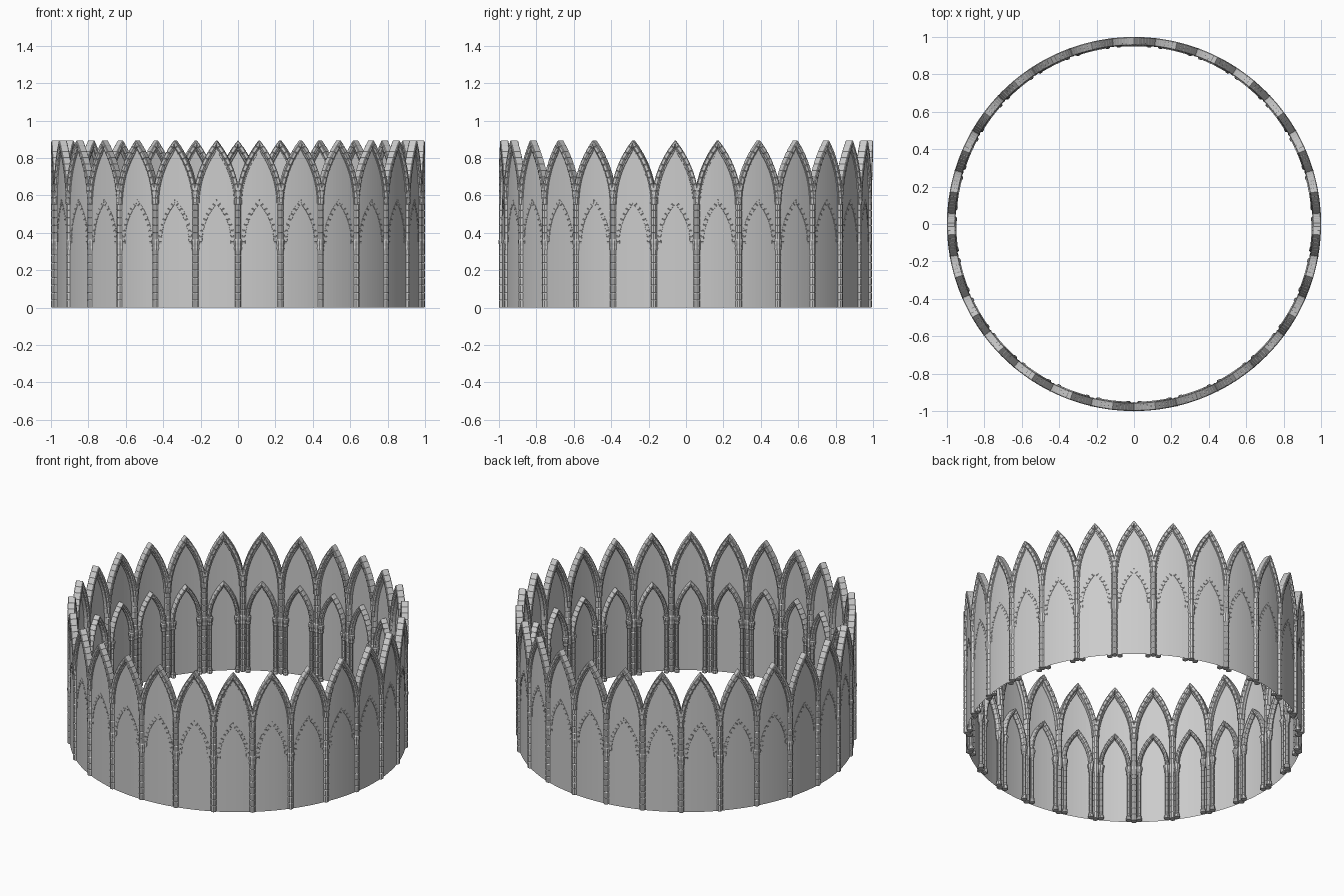
import bpy, bmesh, math

if "Cube" in bpy.data.objects:
    bpy.data.objects.remove(bpy.data.objects["Cube"])

N = 27                       # bays around the ring
RAD = 0.98
HALF = RAD * math.pi / N     # half bay width along the arc


def bend(x, r, z):
    a = x / RAD
    return (r * math.sin(a), -r * math.cos(a), z)


def ngon(rx, ry, n=10):
    return [(rx * math.cos(2 * math.pi * (i + .5) / n), ry * math.sin(2 * math.pi * (i + .5) / n))
            for i in range(n)]


def skin(bm, rings):
    vs = [[bm.verts.new(bend(*p)) for p in ring] for ring in rings]
    n = len(vs[0])
    for a, b in zip(vs, vs[1:]):
        for i in range(n):
            j = (i + 1) % n
            bm.faces.new((a[i], a[j], b[j], b[i]))
    bm.faces.new(vs[0][::-1])
    bm.faces.new(vs[-1])


def courses(n, groove=0.09, small=0.88):
    """Stations along a run of n stones: mortar groove between full-size stones."""
    out = []
    for i in range(n):
        out += [(i / n, small), ((i + groove) / n, 1), ((i + 1 - groove) / n, 1)]
    return out + [(1, small)]


def shaft(bm, x, r, rows, prof):
    skin(bm, [[(x + u * s, r + v * s, z) for u, v in prof] for z, s in rows])


def stone_shaft(bm, x, r, z0, z1, n, prof):
    shaft(bm, x, r, [(z0 + (z1 - z0) * t, s) for t, s in courses(n)], prof)


def pointed_arch(bm, a, spring, apex, r, n, prof):
    """Both halves of a pointed arch; prof u runs inward (negative) from the outer edge."""
    h = apex - spring
    c = (h * h - a * a) / (2 * a)
    R = a + c
    end = math.acos(c / R)
    um = sum(u for u, v in prof) / len(prof)
    for side in (1, -1):
        rings = []
        for t, s in courses(n):
            k = end * t
            ring = []
            for u, v in prof:
                q = R + um + (u - um) * s
                ring.append((side * max(0, q * math.cos(k) - c), r + v * s, spring + q * math.sin(k)))
            rings.append(ring)
        skin(bm, rings)


def ring_of(name, build):
    bm = bmesh.new()
    build(bm)
    bmesh.ops.recalc_face_normals(bm, faces=bm.faces)
    me = bpy.data.meshes.new(name)
    bm.to_mesh(me)
    bm.free()
    for k in range(N):
        ob = bpy.data.objects.new(name, me)
        ob.rotation_euler.z = (k + .5) * 2 * math.pi / N
        bpy.context.collection.objects.link(ob)


# thin curved infill panel with a pointed top
def panel(bm):
    m, cols = 12, []
    for i in range(m + 1):
        x = HALF * (2 * i / m - 1)
        top = .55 + math.sqrt(max(0, .51 ** 2 - (abs(x) + .4) ** 2))
        cols.append((bm.verts.new(bend(x, .985, 0)), bm.verts.new(bend(x, .985, top))))
    for a, b in zip(cols, cols[1:]):
        bm.faces.new((a[0], b[0], b[1], a[1]))


# large stone arch and its thinner inner moulding
def great_arch(bm):
    pointed_arch(bm, .125, .55, .895, .9775, 10,
                 [(0, -.019), (0, .019), (-.004, .0225), (-.018, .0225), (-.026, .014),
                  (-.026, -.014), (-.018, -.0225), (-.004, -.0225)])
    pointed_arch(bm, .102, .55, .85, .975, 10,
                 [(0, -.011), (0, .015), (-.007, .015), (-.010, .002), (-.007, -.011)])


# main column on the bay boundary, with its capital
def main_column(bm):
    prof = ngon(.018, .0225)
    stone_shaft(bm, HALF, .978, 0, .64, 16, prof)
    shaft(bm, HALF, .977, [(.305, 1), (.315, 1.12), (.33, 1.05), (.345, 1.15), (.36, 1.15), (.367, 1)],
          ngon(.02, .0215))


# smaller blind arch on the inner face
def inner_arch(bm):
    pointed_arch(bm, .096, .35, .58, .968, 8,
                 [(0, -.012), (0, .0185), (-.018, .0185), (-.024, .008), (-.02, -.012), (-.012, -.018),
                  (-.004, -.018)])


# slim shafts carrying the inner arch, with bases and capitals
def inner_shafts(bm):
    prof = ngon(.0115, .0125, 8)
    for x in (-.083, .083):
        stone_shaft(bm, x, .964, 0, .36, 9, prof)
        shaft(bm, x, .964, [(0, 1.45), (.012, 1.45), (.018, 1.2), (.024, 1.3), (.03, 1)], prof)
        shaft(bm, x, .966, [(.305, 1), (.315, 1.4), (.325, 1.2), (.345, 1.7), (.358, 1.7), (.364, 1.2)], prof)


ring_of("infill_panel", panel)
ring_of("great_arch", great_arch)
ring_of("main_column", main_column)
ring_of("inner_arch", inner_arch)
ring_of("inner_shafts", inner_shafts)
